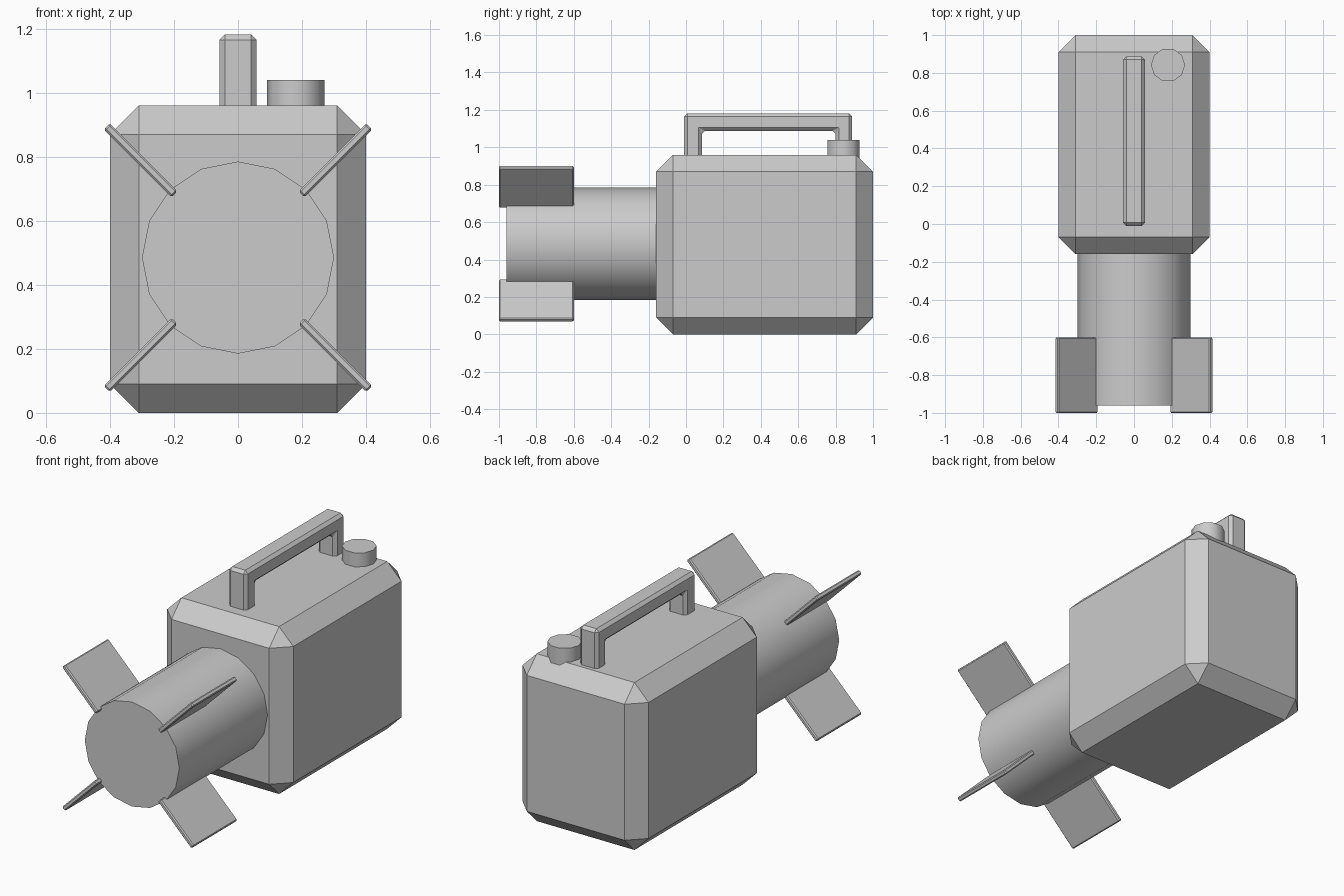
import bpy, bmesh, math
from mathutils import Vector, Matrix

if "Cube" in bpy.data.objects:
    bpy.data.objects.remove(bpy.data.objects["Cube"])

grey = bpy.data.materials.new("light_grey")
grey.diffuse_color = (0.6, 0.6, 0.6, 1)
grey.use_nodes = True
grey.node_tree.nodes["Principled BSDF"].inputs["Base Color"].default_value = grey.diffuse_color


def extrude(name, points, offset, bevel=0, smooth=None, matrix=None):
    """Extrude a closed 3D outline along offset, optionally chamfered."""
    bm = bmesh.new()
    face = bm.faces.new([bm.verts.new(p) for p in points])
    new = bmesh.ops.extrude_face_region(bm, geom=[face], use_keep_orig=True)["geom"]
    bmesh.ops.translate(bm, vec=Vector(offset),
                        verts=[g for g in new if isinstance(g, bmesh.types.BMVert)])
    bmesh.ops.recalc_face_normals(bm, faces=bm.faces)
    if bevel:
        bmesh.ops.bevel(bm, geom=bm.edges[:], offset=bevel, segments=1,
                        affect='EDGES', profile=0.5, clamp_overlap=True)
    if matrix:
        bm.transform(matrix)
    bmesh.ops.recalc_face_normals(bm, faces=bm.faces)
    mesh = bpy.data.meshes.new(name)
    bm.to_mesh(mesh)
    bm.free()
    mesh.materials.append(grey)
    obj = bpy.data.objects.new(name, mesh)
    bpy.context.collection.objects.link(obj)
    if smooth:
        bpy.ops.object.select_all(action='DESELECT')
        obj.select_set(True)
        bpy.context.view_layer.objects.active = obj
        bpy.ops.object.shade_smooth_by_angle(angle=math.radians(smooth))
    return obj


def circle(n, r):
    return [(r * math.cos(2 * math.pi * i / n), r * math.sin(2 * math.pi * i / n))
            for i in range(n)]


# chamfered main body
extrude("body", [(-0.4, -0.16, 0), (0.4, -0.16, 0), (0.4, 1, 0), (-0.4, 1, 0)],
        (0, 0, 0.96), bevel=0.09)

# barrel at the front
CZ = 0.485
extrude("barrel", [(x, -0.96, CZ + z) for x, z in circle(16, 0.3)],
        (0, 0.82, 0), smooth=30)

# four diagonal fins
for i in range(4):
    turn = Matrix.Translation((0, 0, CZ)) @ Matrix.Rotation(math.radians(45 + 90 * i), 4, 'Y')
    extrude("fin_%d" % (i + 1),
            [(0.28, -1, -0.013), (0.58, -1, -0.013), (0.58, -1, 0.013), (0.28, -1, 0.013)],
            (0, 0.4, 0), bevel=0.006, matrix=turn)

# carrying handle
outline = [(-0.01, 0.93), (-0.01, 1.182), (0.888, 1.182), (0.888, 0.93),
           (0.8, 0.93), (0.8, 1.088), (0.085, 1.088), (0.085, 0.93)]
extrude("handle", [(-0.058, y, z) for y, z in outline], (0.116, 0, 0), bevel=0.017)

# filler cap
extrude("filler_cap", [(0.18 + x, 0.842 + y, 0.94) for x, y in circle(10, 0.09)],
        (0, 0, 0.1), smooth=40)
